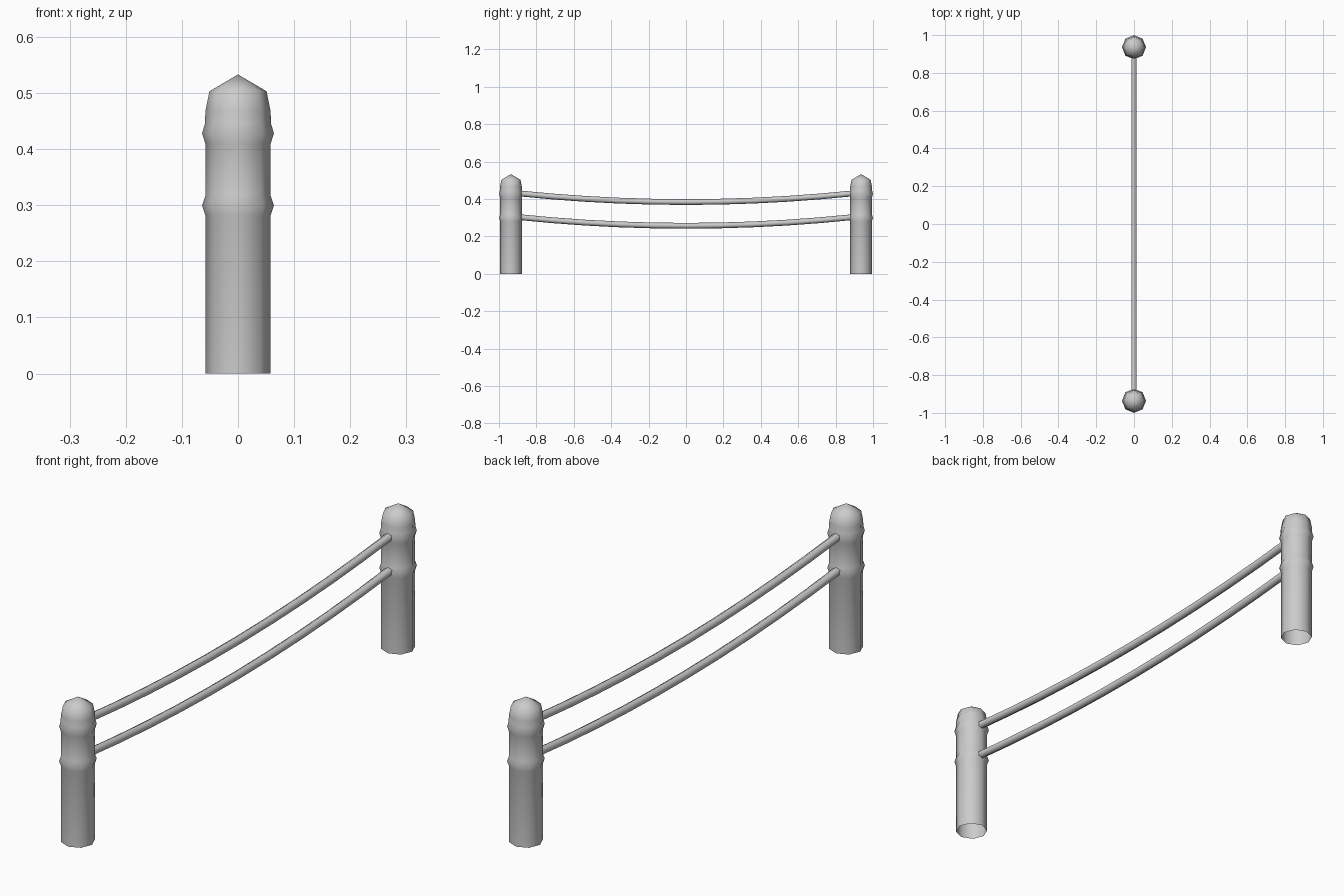
import bpy, bmesh, math

if "Cube" in bpy.data.objects:
    bpy.data.objects.remove(bpy.data.objects["Cube"])

grey = bpy.data.materials.new("plain grey")
grey.diffuse_color = (0.6, 0.6, 0.6, 1)
grey.use_nodes = True
grey.node_tree.nodes["Principled BSDF"].inputs["Base Color"].default_value = grey.diffuse_color

POST_Y = 0.936
# post outline: radius, height
PROFILE = [(0.058, 0), (0.058, 0.281), (0.064, 0.30), (0.058, 0.317),
           (0.058, 0.409), (0.064, 0.428), (0.059, 0.445),
           (0.058, 0.468), (0.051, 0.503)]


def finish(name, bm, angle):
    bmesh.ops.recalc_face_normals(bm, faces=bm.faces)
    me = bpy.data.meshes.new(name)
    bm.to_mesh(me)
    bm.free()
    me.materials.append(grey)
    ob = bpy.data.objects.new(name, me)
    bpy.context.collection.objects.link(ob)
    bpy.ops.object.select_all(action='DESELECT')
    ob.select_set(True)
    bpy.context.view_layer.objects.active = ob
    bpy.ops.object.shade_smooth_by_angle(angle=math.radians(angle))
    return ob


def bridge(bm, rings):
    for a, b in zip(rings, rings[1:]):
        n = len(a)
        for i in range(n):
            j = (i + 1) % n
            bm.faces.new((a[i], a[j], b[j], b[i]))


def post(name, y):
    # eight-sided turned post, open underneath, pointed cap
    bm = bmesh.new()
    angles = [k * math.tau / 8 for k in range(8)]
    rings = [[bm.verts.new((r * math.cos(a), y + r * math.sin(a), z)) for a in angles]
             for r, z in PROFILE]
    bridge(bm, rings)
    tip = bm.verts.new((0, y, 0.533))
    for i in range(8):
        bm.faces.new((rings[-1][i], rings[-1][(i + 1) % 8], tip))
    finish(name, bm, 60)


def rail(name, z_mid):
    # sagging six-sided rail between the posts
    bm = bmesh.new()
    r, half, steps, sag = 0.0155, 0.895, 10, 0.058
    rings = []
    for s in range(steps + 1):
        y = -half + 2 * half * s / steps
        z = z_mid + sag * y * y
        rings.append([bm.verts.new((r * math.sin(k * math.tau / 6), y,
                                    z + r * math.cos(k * math.tau / 6))) for k in range(6)])
    bridge(bm, rings)
    bm.faces.new(rings[0])
    bm.faces.new(rings[-1])
    finish(name, bm, 65)


post("front_post", -POST_Y)
post("back_post", POST_Y)
rail("upper_rail", 0.384)
rail("lower_rail", 0.257)
